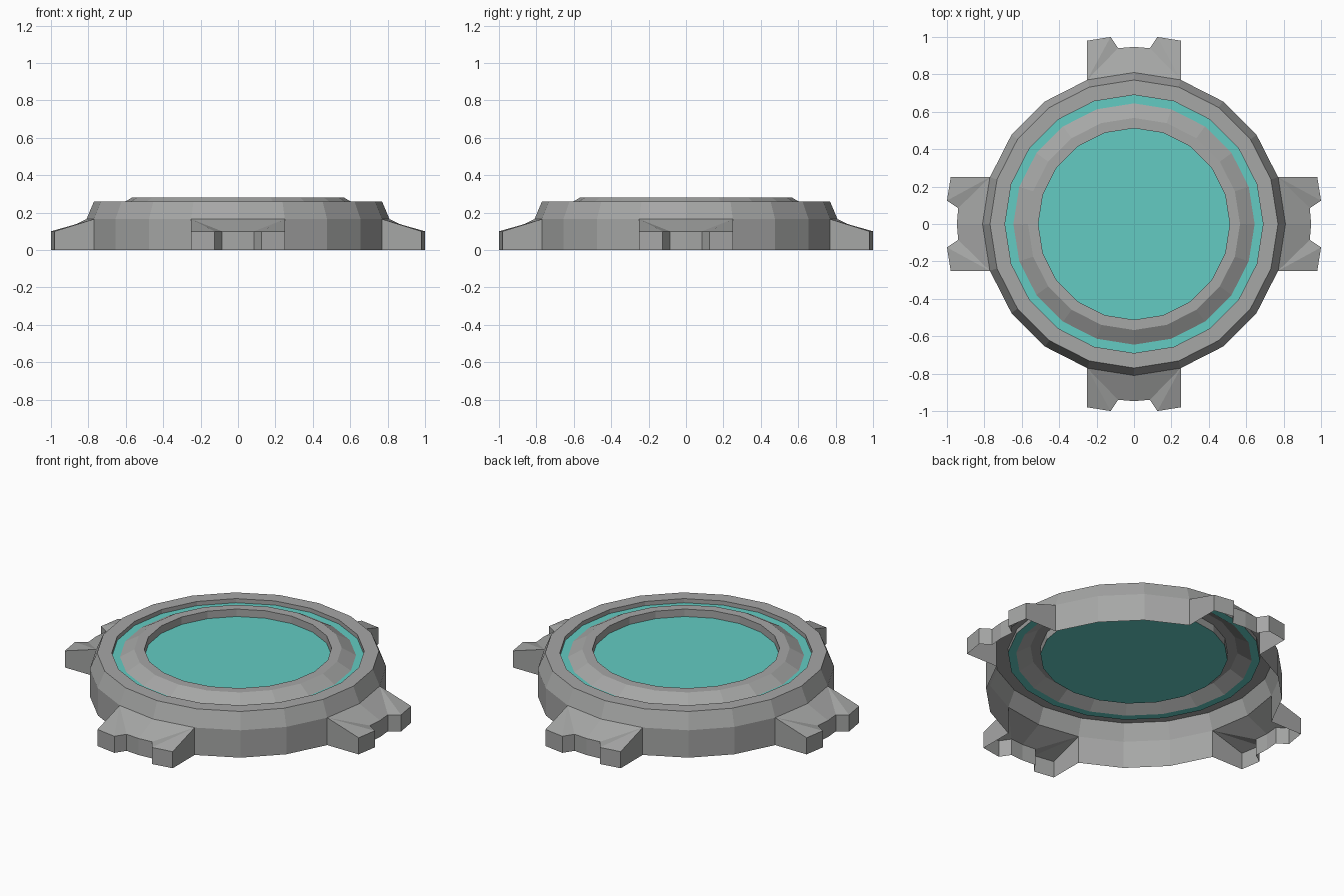
import bpy
import math

if "Cube" in bpy.data.objects:
    bpy.data.objects.remove(bpy.data.objects["Cube"])

N = 20  # sides of every ring; tabs span two sides each


def material(name, rgb):
    m = bpy.data.materials.new(name)
    m.diffuse_color = (*rgb, 1.0)
    m.use_nodes = True
    m.node_tree.nodes["Principled BSDF"].inputs["Base Color"].default_value = m.diffuse_color
    return m


grey = material("grey metal", (0.38, 0.385, 0.38))
teal = material("teal panel", (0.125, 0.6, 0.545))


def add_object(name, verts, faces, mat):
    me = bpy.data.meshes.new(name)
    me.from_pydata(verts, [], faces)
    me.materials.append(mat)
    me.update()
    ob = bpy.data.objects.new(name, me)
    bpy.context.collection.objects.link(ob)
    return ob


def circle(r, z):
    return [(r * math.cos(2 * math.pi * i / N), r * math.sin(2 * math.pi * i / N), z)
            for i in range(N)]


def lathe(name, profile, mat, skip=lambda band, i: False):
    """Spin an (r, z) profile, running from outside inward."""
    verts = [p for r, z in profile for p in circle(r, z)]
    faces = []
    for b in range(len(profile) - 1):
        for i in range(N):
            if not skip(b, i):
                j = (i + 1) % N
                faces.append((b * N + i, b * N + j, (b + 1) * N + j, (b + 1) * N + i))
    return add_object(name, verts, faces, mat)


R, WALL, PANEL = 0.81, 0.165, 0.235

# Outer rim: open-bottomed shell, with wall openings behind the four hollow tabs
lathe("outer_rim", [(R, 0), (R, WALL), (0.77, 0.26), (0.69, 0.26), (0.69, PANEL)],
      grey, skip=lambda b, i: b == 0 and i % 5 in (0, 4))

# Raised inner rim
lathe("inner_rim", [(0.645, PANEL), (0.567, 0.28), (0.512, 0.28), (0.512, PANEL)], grey)

# Teal groove and centre panel
lathe("groove_panel", [(0.69, PANEL), (0.645, PANEL)], teal)
add_object("centre_panel", circle(0.512, PANEL), [tuple(range(N))], teal)

# Tabs: notched outline, sloping roof, open underneath
HALF = R * math.sin(math.radians(18))
BASE = R * math.cos(math.radians(18))
side = [(0.98, HALF), (1.0, 0.125), (0.94, 0.085)]
outline = ([(BASE, -HALF)] + [(x, -y) for x, y in side] + [(0.947, 0.0)]
           + side[::-1] + [(BASE, HALF)])
tops = [WALL] + [0.1] * 7 + [WALL]
n = len(outline)
for k in range(4):
    c, s = [(1, 0), (0, 1), (-1, 0), (0, -1)][k]
    turn = lambda x, y, z: (x * c - y * s, x * s + y * c, z)
    verts = [turn(x, y, 0) for x, y in outline]
    verts += [turn(x, y, z) for (x, y), z in zip(outline, tops)]
    verts.append(turn(R, 0, WALL))
    faces = [(i, i + 1, n + i + 1, n + i) for i in range(n - 1)]
    mid = 2 * n
    for tri in [(0, 1, 2), (0, 2, 3), (5, 6, 8), (6, 7, 8)]:
        faces.append(tuple(n + i for i in tri))
    faces[-2] = (n + 5, n + 6, n + 8)
    faces += [(n, n + 3, n + 4, mid), (mid, n + 4, n + 5, n + 8)]
    add_object(f"tab_{k + 1}", verts, faces, grey)
